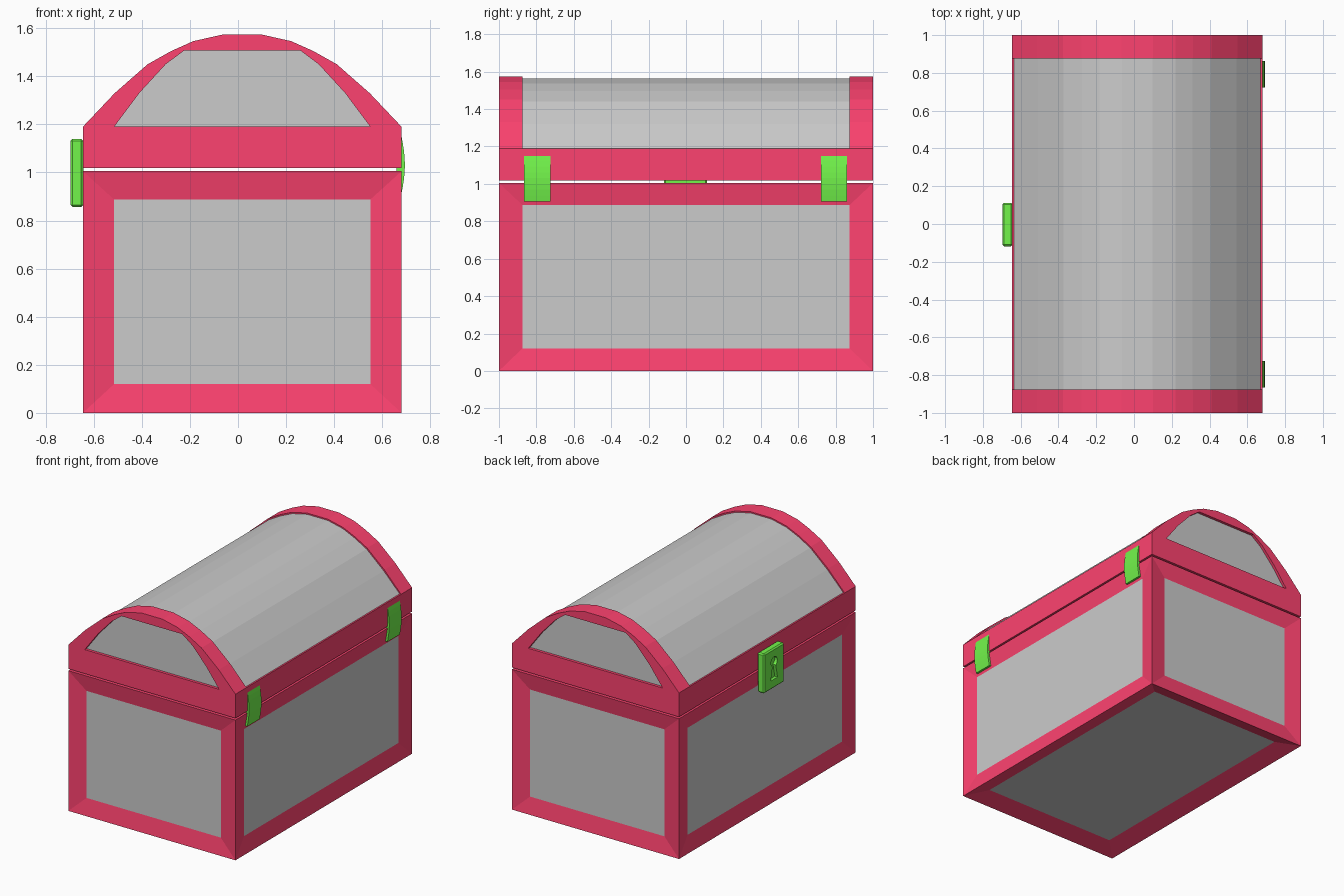
import bpy, bmesh, math

if "Cube" in bpy.data.objects:
    bpy.data.objects.remove(bpy.data.objects["Cube"])

CX = 0.0175            # middle of the chest in x
HALF = 0.6625          # half width of the chest


def material(name, rgb):
    m = bpy.data.materials.new(name)
    m.diffuse_color = (*rgb, 1)
    m.use_nodes = True
    m.node_tree.nodes["Principled BSDF"].inputs["Base Color"].default_value = m.diffuse_color
    return m


RED = material("red_trim", (0.99, 0.055, 0.16))
GREEN = material("green_metal", (0.17, 0.91, 0.07))
GREY = material("grey_panel", (0.8, 0.8, 0.8))


def finish(bm, name, *mats):
    bmesh.ops.recalc_face_normals(bm, faces=bm.faces[:])
    me = bpy.data.meshes.new(name)
    bm.to_mesh(me)
    bm.free()
    ob = bpy.data.objects.new(name, me)
    bpy.context.collection.objects.link(ob)
    for m in mats:
        me.materials.append(m)
    return ob


def prism(name, pts, lo, hi, axis, *mats):
    """Extrude a 2D outline along x (pts are y,z) or along y (pts are x,z)."""
    put = (lambda p, t: (t, *p)) if axis == "x" else (lambda p, t: (p[0], t, p[1]))
    bm = bmesh.new()
    a = [bm.verts.new(put(p, lo)) for p in pts]
    b = [bm.verts.new(put(p, hi)) for p in pts]
    bm.faces.new(a)
    bm.faces.new(b[::-1])
    for i in range(len(pts)):
        j = (i + 1) % len(pts)
        bm.faces.new((a[i], a[j], b[j], b[i]))
    return finish(bm, name, *mats)


def box_mesh(z0, z1):
    bm = bmesh.new()
    bmesh.ops.create_cube(bm, size=2)
    for v in bm.verts:
        v.co = (CX + v.co.x * HALF, v.co.y, z1 if v.co.z > 0 else z0)
    return bm


def arch(half):
    """Mirror the right half of an arch about the chest middle."""
    return [(CX + x, z) for x, z in half] + [(CX - x, z) for x, z in reversed(half)]


# Chest body: box with recessed panels on four sides and bottom, hollow from the top
bm = box_mesh(0, 1.005)
faces = bm.faces[:]
bmesh.ops.inset_individual(bm, faces=faces, thickness=0.1)
lo, hi = (CX - 0.5325, -0.875, 0.12), (CX + 0.5325, 0.875, 0.887)
inner_lo, inner_hi = (CX - 0.61, -0.95), (CX + 0.61, 0.95)
mid = (CX, 0, 0.5)
for f in faces:
    n = f.normal.copy()
    axis = max(range(3), key=lambda i: abs(n[i]))
    top = n.z > 0.5
    for v in f.verts:
        for i in range(3):
            if i == axis:
                v.co[i] -= n[i] * (0.04 if axis == 2 else 0.02)
            elif top:
                v.co[i] = inner_hi[i] if v.co[i] > mid[i] else inner_lo[i]
            else:
                v.co[i] = hi[i] if v.co[i] > mid[i] else lo[i]
    if top:
        for v in f.verts:
            v.co.z = 1.005
        ext = bmesh.ops.extrude_discrete_faces(bm, faces=[f])["faces"][0]
        for v in ext.verts:
            v.co.z = 0.08
    else:
        f.material_index = 1
finish(bm, "chest_body", RED, GREY)

# Lid band: a rectangular ring under the arched roof
bm = box_mesh(1.018, 1.19)
caps = [f for f in bm.faces if abs(f.normal.z) > 0.5]
bmesh.ops.inset_individual(bm, faces=caps, thickness=0.05)
bmesh.ops.bridge_loops(bm, edges=[e for f in caps for e in f.edges])
bmesh.ops.delete(bm, geom=caps, context="FACES_ONLY")
finish(bm, "lid_band", RED)

# Arched end rims of the lid
outer = [(HALF, 1.19), (0.53, 1.33), (0.393, 1.45), (0.295, 1.505),
         (0.203, 1.546), (0.0825, 1.573)]
inner = [(0.5325, 1.19), (0.428, 1.33), (0.318, 1.45), (0.24, 1.508)]
for side, y in (("front", -1), ("back", 0.875)):
    prism(side + "_lid_rim", arch(outer) + arch(inner)[::-1], y, y + 0.125, "y", RED)

# Grey roof, set slightly below the rims; its ends are the lid's end panels
roof = [(HALF - 0.011, 1.19)] + [(x - 0.006 * x / HALF, z - 0.009) for x, z in outer[1:]]
prism("lid_roof", arch(roof), -0.98, 0.98, "y", GREY)

# Two hinges with a gently bulging outer face
bulge = [(0.679 + 0.015 * math.sin(math.pi * i / 8), 0.907 + 0.248 * i / 8) for i in range(9)]
for side, y in (("front", -0.865), ("back", 0.722)):
    h = prism(side + "_hinge", [(0.66, 0.907)] + bulge + [(0.66, 1.155)], y, y + 0.14, "y", GREEN)

# Latch plate with chamfered edges
bm = bmesh.new()
bmesh.ops.create_cube(bm, size=1)
for v in bm.verts:
    v.co = (-0.67 + v.co.x * 0.054, -0.003 + v.co.y * 0.23, 0.998 + v.co.z * 0.284)
bmesh.ops.bevel(bm, geom=bm.edges[:], offset=0.009, segments=1, affect="EDGES")
latch = finish(bm, "latch", GREEN)

# Keyhole cut: round top with a flared slot below
keyhole = [(-0.003 + 0.036 * math.cos(math.radians(a)), 1.045 + 0.036 * math.sin(math.radians(a)))
           for a in range(-60, 241, 25)]
keyhole += [(-0.041, 0.92), (0.035, 0.92)]
cutter = prism("keyhole_cutter", keyhole, -0.75, -0.675, "x", GREEN)
cutter.hide_render = True
cutter.hide_viewport = True
cut = latch.modifiers.new("keyhole", "BOOLEAN")
cut.object = cutter
cut.operation = "DIFFERENCE"
